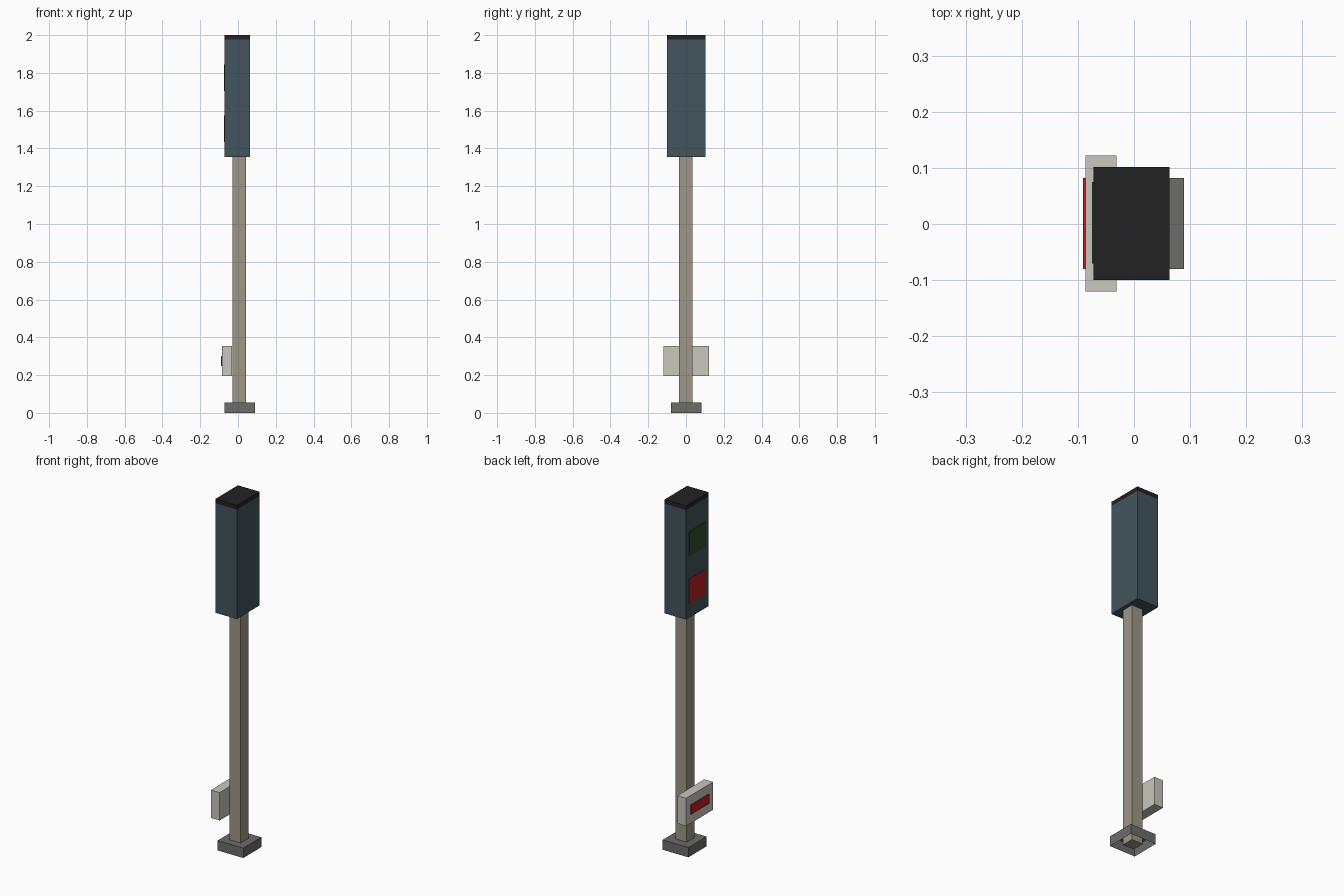
import bpy, bmesh

if "Cube" in bpy.data.objects:
    bpy.data.objects.remove(bpy.data.objects["Cube"])


def mat(name, r, g, b):
    m = bpy.data.materials.new(name)
    m.diffuse_color = (r, g, b, 1)
    m.use_nodes = True
    m.node_tree.nodes["Principled BSDF"].inputs["Base Color"].default_value = m.diffuse_color
    return m


slate = mat("slate_blue", 0.056, 0.090, 0.110)
black = mat("black", 0.016, 0.016, 0.016)
tan = mat("warm_grey", 0.342, 0.312, 0.242)
pale = mat("pale_grey", 0.590, 0.570, 0.510)
grey = mat("dark_grey", 0.150, 0.150, 0.148)
red = mat("red", 0.480, 0.014, 0.014)
green = mat("dark_green", 0.026, 0.075, 0.022)


def box(name, xr, yr, zr, material, open_bottom=False):
    """Box spanning the given ranges, optionally without its underside."""
    bm = bmesh.new()
    bmesh.ops.create_cube(bm, size=1)
    for v in bm.verts:
        v.co = [r[0] + (c + 0.5) * (r[1] - r[0])
                for c, r in zip(v.co, (xr, yr, zr))]
    bm.normal_update()
    if open_bottom:
        low = [f for f in bm.faces if f.normal.z < -0.9]
        bmesh.ops.delete(bm, geom=low, context='FACES_ONLY')
    mesh = bpy.data.meshes.new(name)
    bm.to_mesh(mesh)
    bm.free()
    mesh.materials.append(material)
    ob = bpy.data.objects.new(name, mesh)
    bpy.context.collection.objects.link(ob)
    return ob


# Foot and post
box("foot", (-0.072, 0.089), (-0.08, 0.082), (0, 0.056), grey, open_bottom=True)
box("post", (-0.028, 0.042), (-0.036, 0.034), (0.005, 1.36), tan)

# Signal head with its cap
box("signal_head", (-0.072, 0.063), (-0.1, 0.102), (1.355, 1.976), slate)
box("head_cap", (-0.072, 0.063), (-0.1, 0.102), (1.976, 2.0), black)

# Lamp panels on the left face of the head
for name, z, m in (("green_lamp", 1.775, green), ("red_lamp", 1.505, red)):
    box(name, (-0.075, -0.071), (-0.07, 0.075), (z - 0.07, z + 0.07), m)

# Request box with its lit panel
box("request_box", (-0.086, -0.031), (-0.12, 0.122), (0.196, 0.354), pale)
box("request_panel", (-0.091, -0.085), (-0.08, 0.082), (0.248, 0.302), red)
